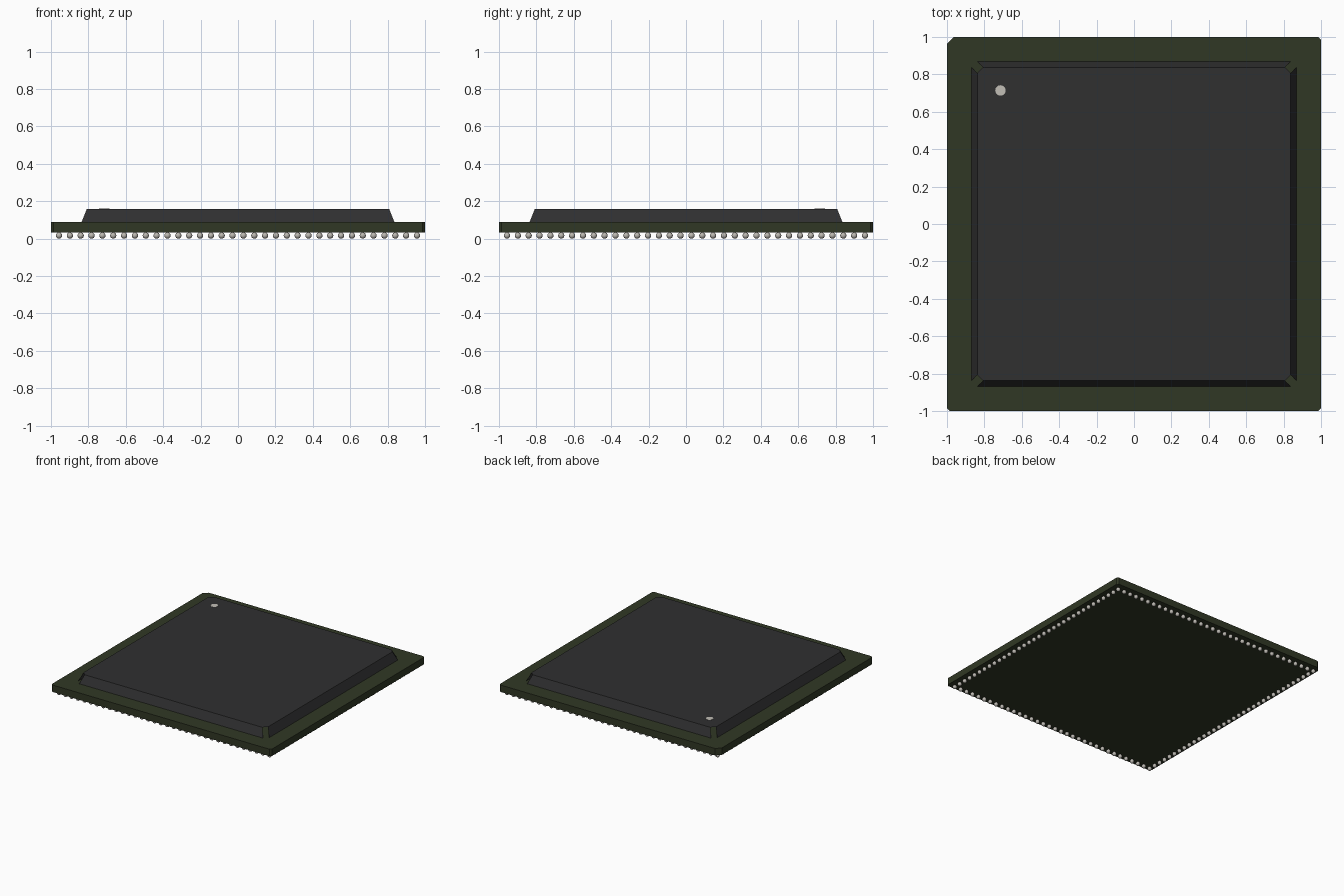
import bpy, bmesh, math
from mathutils import Matrix

cube = bpy.data.objects.get("Cube")
if cube:
    bpy.data.objects.remove(cube, do_unlink=True)


def material(name, rgb, roughness=0.6):
    m = bpy.data.materials.new(name)
    m.use_nodes = True
    m.diffuse_color = (*rgb, 1)
    bsdf = m.node_tree.nodes["Principled BSDF"]
    bsdf.inputs["Base Color"].default_value = (*rgb, 1)
    bsdf.inputs["Roughness"].default_value = roughness
    return m


GREEN = material("board green", (0.030, 0.039, 0.018))
BLACK = material("moulding black", (0.029, 0.029, 0.030))
SOLDER = material("solder grey", (0.50, 0.48, 0.44), 0.4)
DOT = material("marker pale grey", (0.54, 0.52, 0.47))


def finish(name, bm, mat):
    mesh = bpy.data.meshes.new(name)
    bm.to_mesh(mesh)
    bm.free()
    mesh.materials.append(mat)
    obj = bpy.data.objects.new(name, mesh)
    bpy.context.collection.objects.link(obj)
    return obj


def octagon(half, cuts):
    """Counter-clockwise square with cut corners: front-left, front-right, back-right, back-left."""
    pts = []
    for (sx, sy), c in zip(((-1, -1), (1, -1), (1, 1), (-1, 1)), cuts):
        pair = [(sx * half, sy * (half - c)), (sx * (half - c), sy * half)]
        pts += pair if sx * sy > 0 else pair[::-1]
    return pts


def ring(bm, pts, z):
    return [bm.verts.new((x, y, z)) for x, y in pts]


# Board: a thin slab with a larger cut at the pin-one corner
bm = bmesh.new()
outline = octagon(1.0, (0.014, 0.014, 0.014, 0.036))
low, high = ring(bm, outline, 0.033), ring(bm, outline, 0.09)
bm.faces.new(high)
bm.faces.new(low[::-1])
for i in range(8):
    j = (i + 1) % 8
    bm.faces.new((low[i], low[j], high[j], high[i]))
finish("board", bm, GREEN)

# Moulded cover: flat top and four sloping sides, open at the cut corners
bm = bmesh.new()
low = ring(bm, octagon(0.868, [0.032] * 4), 0.09)
high = ring(bm, octagon(0.838, [0.030] * 4), 0.16)
bm.faces.new(high)
for i in range(1, 8, 2):
    j = (i + 1) % 8
    bm.faces.new((low[i], low[j], high[j], high[i]))
finish("moulded_cover", bm, BLACK)

# Pin-one marker: a thin disc on the cover
bm = bmesh.new()
bmesh.ops.create_cone(bm, cap_ends=True, segments=24, radius1=0.028, radius2=0.028,
                      depth=0.002, matrix=Matrix.Translation((-0.714, 0.714, 0.1605)))
finish("pin_one_marker", bm, DOT)

# Solder balls: a single row around the underside
COUNT, REACH, RADIUS = 34, 0.957, 0.0168
bm = bmesh.new()
for k in range(COUNT - 1):
    t = -REACH + 2 * REACH * k / (COUNT - 1)
    for x, y in ((t, -REACH), (REACH, t), (-t, REACH), (-REACH, -t)):
        bmesh.ops.create_uvsphere(bm, u_segments=12, v_segments=8, radius=RADIUS,
                                  matrix=Matrix.Translation((x, y, RADIUS)))
balls = finish("solder_balls", bm, SOLDER)
balls.data.shade_smooth()
